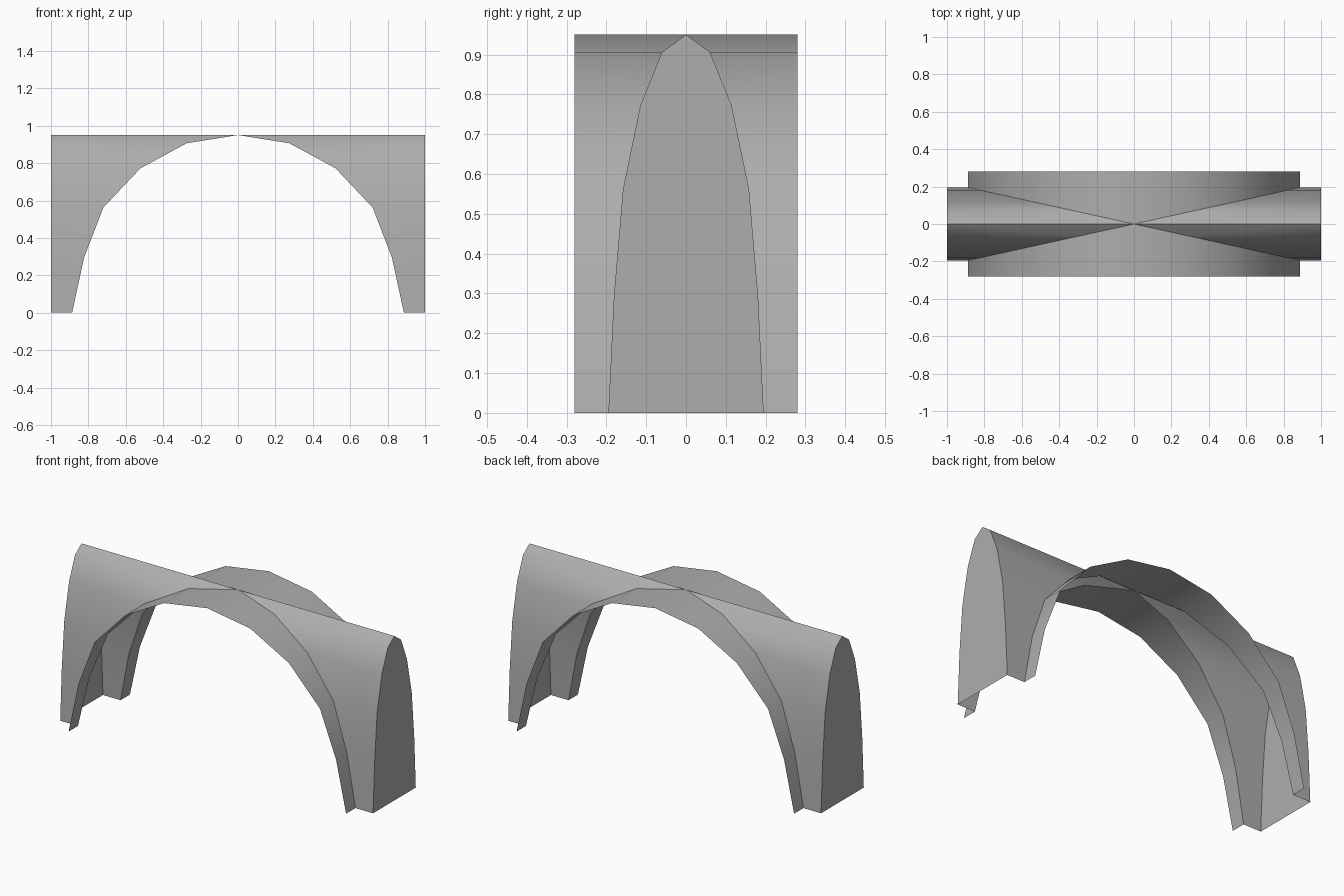
import bpy
import math

if "Cube" in bpy.data.objects:
    bpy.data.objects.remove(bpy.data.objects["Cube"], do_unlink=True)

ARCH_DEPTH = 0.28     # half depth of the main arch
HALF_LENGTH = 1.0     # half length of the crossing vault
RATIO = 0.195 / 0.887  # width of the crossing vault against the main arch

# Arch profile (half width, height), mirrored across the crown
half = [(0.887, 0), (0.823, 0.295), (0.72, 0.562), (0.522, 0.772), (0.275, 0.906)]
profile = [(-w, h) for w, h in half] + [(0, 0.95)] + half[::-1]

# Stone colour
stone = bpy.data.materials.new("grey_stone")
stone.use_nodes = True
colour = (0.42, 0.42, 0.42, 1)
stone.diffuse_color = colour
stone.node_tree.nodes["Principled BSDF"].inputs["Base Color"].default_value = colour


def add_object(name, verts, faces):
    mesh = bpy.data.meshes.new(name)
    mesh.from_pydata(verts, [], faces)
    mesh.materials.append(stone)
    obj = bpy.data.objects.new(name, mesh)
    bpy.context.collection.objects.link(obj)
    return obj


def add_shell(name, inner, outer):
    """Curved strip between two matching edges, facing upward, smooth shaded."""
    n = len(inner)
    faces = [(i, i + 1, n + i + 1, n + i) for i in range(n - 1)]
    obj = add_object(name, inner + outer, faces)
    if sum(p.normal.z for p in obj.data.polygons) < 0:
        obj.data.flip_normals()
    bpy.ops.object.select_all(action="DESELECT")
    obj.select_set(True)
    bpy.context.view_layer.objects.active = obj
    bpy.ops.object.shade_smooth_by_angle(angle=math.radians(40))


# Main arch: front and back shells, running from the groin lines outward
for side, s in (("front", -1), ("back", 1)):
    groin = [(w, s * abs(w) * RATIO, h) for w, h in profile]
    rim = [(w, s * ARCH_DEPTH, h) for w, h in profile]
    add_shell(side + "_arch", groin, rim)

# Crossing vault: pointed shells with a flat wall closing each end
for side, s in (("right", -1), ("left", 1)):
    groin = [(s * abs(w), w * RATIO, h) for w, h in profile]
    rim = [(s * HALF_LENGTH, w * RATIO, h) for w, h in profile]
    add_shell(side + "_vault", groin, rim)
    wall = add_object(side + "_end_wall", rim, [range(len(rim))])
    if wall.data.polygons[0].normal.x * s < 0:
        wall.data.flip_normals()
